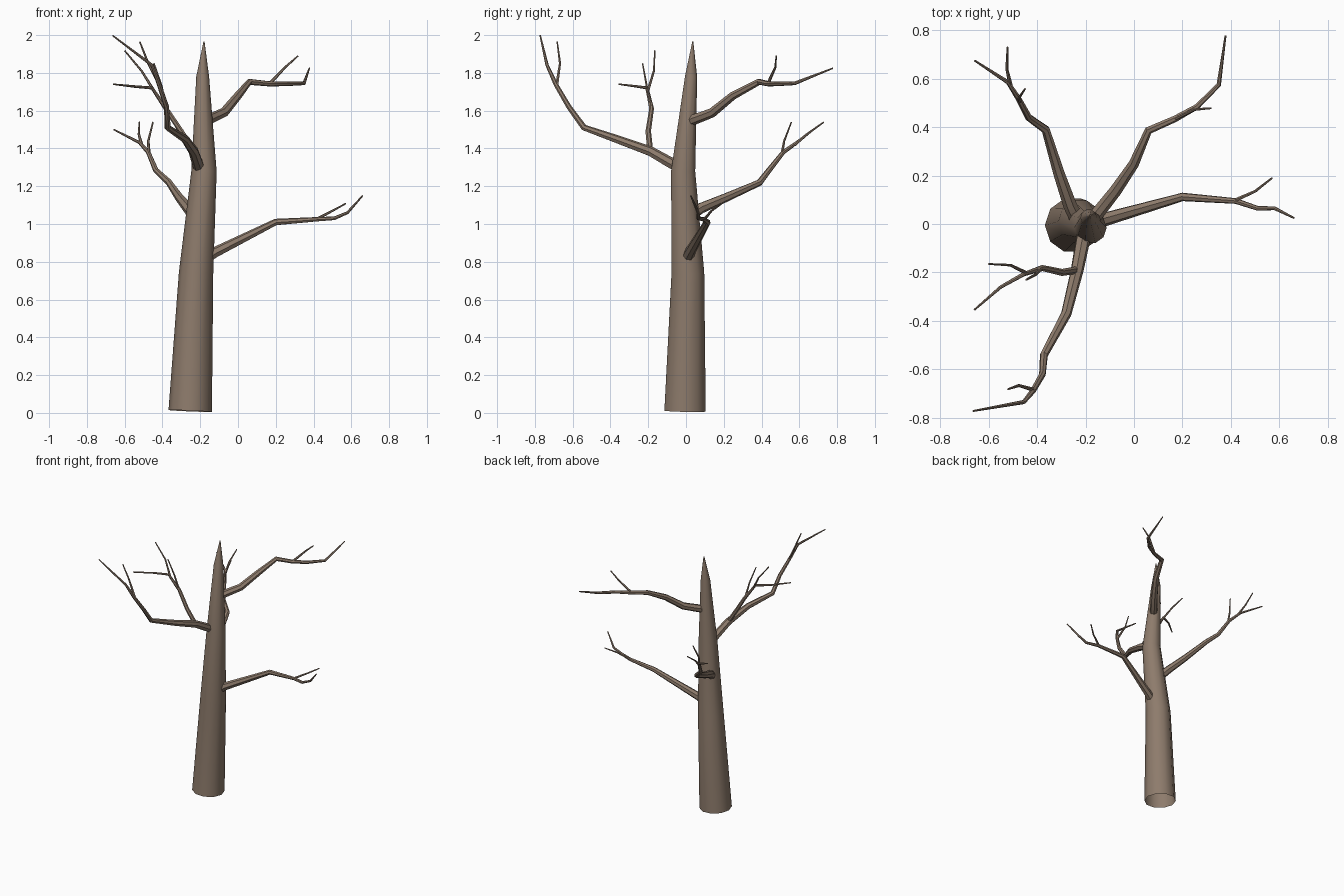
import bpy, bmesh
from mathutils import Vector
from math import cos, sin, tau

bark = bpy.data.materials.new("bark")
bark.diffuse_color = (0.27, 0.2, 0.15, 1)


def tube(name, pts, radii, sides, cap=True):
    """Tapered tube through pts with one ring per point."""
    pts = [Vector(p) for p in pts]
    if len(radii) == 2:
        a, b = radii
        n = len(pts) - 1
        radii = [a + (b - a) * i / n for i in range(n + 1)]
    bm = bmesh.new()
    rings = []
    t_prev = u = None
    for i, (p, r) in enumerate(zip(pts, radii)):
        ins = (p - pts[i - 1]).normalized() if i else Vector()
        out = (pts[i + 1] - p).normalized() if i < len(pts) - 1 else Vector()
        t = (ins + out).normalized()
        if u is None:
            u = t.cross(Vector((0, 1, 0) if abs(t.y) < 0.8 else (1, 0, 0))).normalized()
        else:
            u = t_prev.rotation_difference(t) @ u
        v = t.cross(u)
        t_prev = t
        rings.append([bm.verts.new(p + r * (u * cos(tau * k / sides) + v * sin(tau * k / sides)))
                      for k in range(sides)])
    for lo, hi in zip(rings, rings[1:]):
        for k in range(sides):
            j = (k + 1) % sides
            bm.faces.new((lo[k], lo[j], hi[j], hi[k]))
    if cap:
        bm.faces.new(rings[-1])
    me = bpy.data.meshes.new(name)
    bm.to_mesh(me)
    bm.free()
    me.materials.append(bark)
    ob = bpy.data.objects.new(name, me)
    bpy.context.collection.objects.link(ob)
    bpy.context.view_layer.objects.active = ob
    ob.select_set(True)
    bpy.ops.object.shade_smooth_by_angle(angle=0.7)
    ob.select_set(False)


# trunk, open at the foot
tube("trunk", [(-.253, -.005, .01), (-.222, .01, .74), (-.18, -.015, 1.28),
               (-.187, .027, 1.78), (-.18, .036, 1.965)],
     [.115, .091, .067, .034, .003], 10)

# low right branch
tube("right_low_branch", [(-.16, .01, .825), (-.12, .02, .85), (.2, .112, 1.01), (.42, .095, 1.025),
                          (.51, .065, 1.03), (.58, .065, 1.06), (.66, .025, 1.15)],
     [.031, .029, .018, .012, .010, .008, .004], 7)
tube("right_low_twig", [(.41, .095, 1.022), (.5, .135, 1.07), (.57, .19, 1.108)], [.008, .004], 6)

# high back right branch
tube("back_right_branch", [(-.17, .02, 1.545), (-.075, .14, 1.59), (0, .25, 1.68), (.06, .387, 1.753),
                           (.17, .435, 1.742), (.26, .485, 1.742), (.35, .575, 1.745), (.378, .778, 1.825)],
     [.029, .026, .022, .017, .014, .012, .010, .004], 7)
tube("back_right_twig", [(.17, .435, 1.745), (.25, .473, 1.83), (.318, .478, 1.89)], [.009, .004], 6)

# back left branch
tube("back_left_branch", [(-.235, .02, 1.045), (-.265, .08, 1.085), (-.31, .21, 1.14), (-.365, .39, 1.22),
                          (-.435, .44, 1.285), (-.475, .515, 1.38), (-.52, .585, 1.43),
                          (-.658, .675, 1.5)],
     [.031, .029, .024, .018, .015, .012, .009, .004], 7)
tube("back_left_twig", [(-.47, .505, 1.36), (-.475, .52, 1.44), (-.45, .558, 1.54)], [.009, .004], 6)
tube("back_left_outer_twig", [(-.51, .575, 1.42), (-.525, .64, 1.475), (-.522, .73, 1.54)], [.009, .004], 6)

# long front branch
tube("front_branch", [(-.205, -.03, 1.295), (-.215, -.085, 1.325), (-.235, -.19, 1.385), (-.28, -.37, 1.45),
                      (-.372, -.54, 1.51), (-.378, -.62, 1.62), (-.418, -.69, 1.74),
                      (-.455, -.735, 1.84), (-.664, -.772, 1.998)],
     [.031, .030, .027, .022, .017, .014, .012, .009, .004], 7)
tube("front_twig", [(-.412, -.685, 1.73), (-.475, -.667, 1.85), (-.52, -.682, 1.965)], [.009, .004], 6)

# side branch rising from the front branch
tube("side_branch", [(-.238, -.19, 1.39), (-.3, -.2, 1.49), (-.38, -.182, 1.61), (-.455, -.207, 1.72),
                     (-.55, -.26, 1.728), (-.66, -.355, 1.74)],
     [.016, .015, .013, .009, .007, .004], 7)
tube("side_twig_upper", [(-.445, -.202, 1.705), (-.51, -.17, 1.81), (-.6, -.165, 1.918)], [.008, .004], 6)
tube("side_twig_inner", [(-.385, -.185, 1.625), (-.405, -.208, 1.73), (-.445, -.23, 1.85)], [.008, .004], 6)
